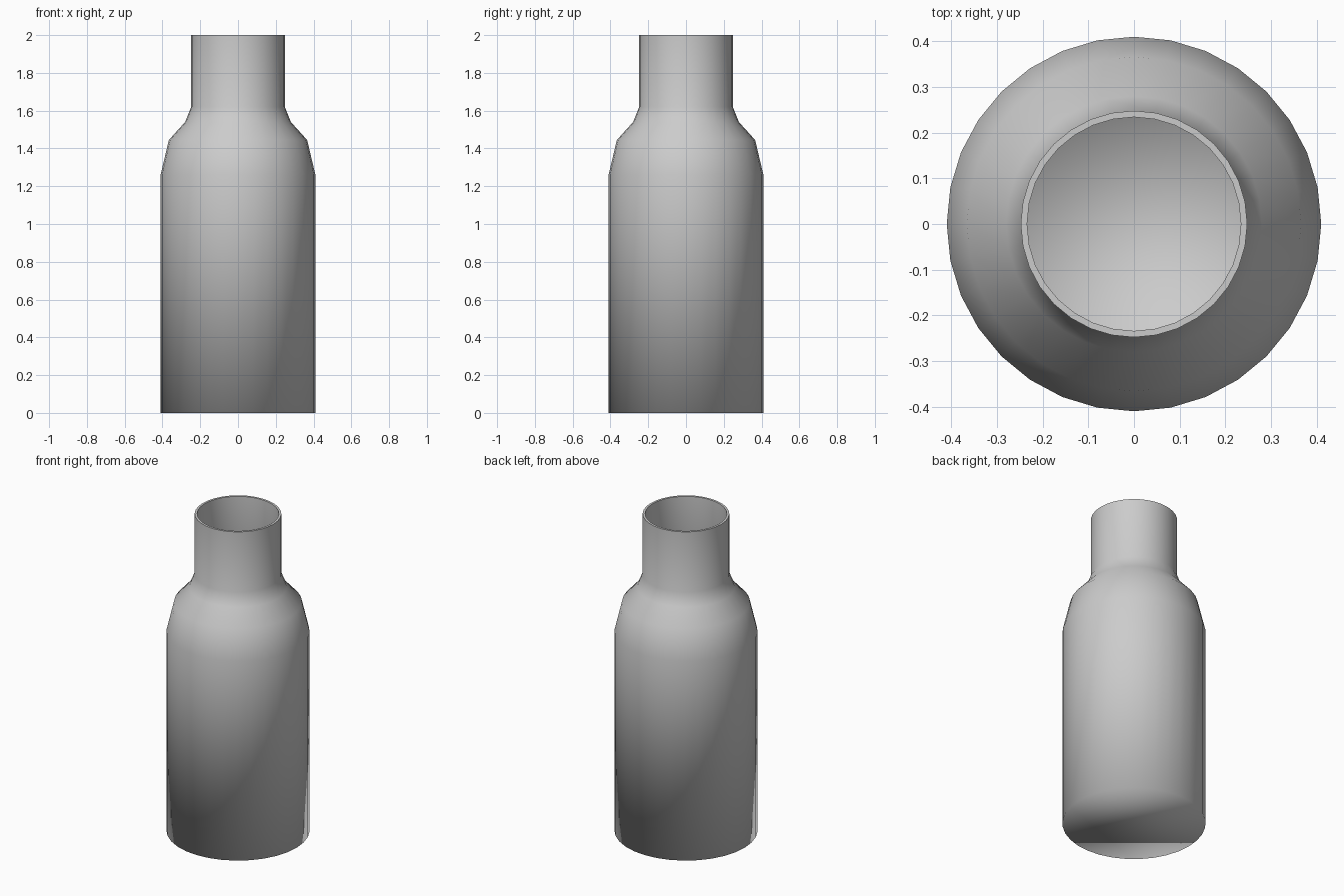
import bpy, bmesh
from math import sin, cos, pi

if "Cube" in bpy.data.objects:
    bpy.data.objects.remove(bpy.data.objects["Cube"])

SIDES = 32
WALL = 0.014

# Outer silhouette of the bottle (radius, height), bottom to rim
outer = [(0.41, 0), (0.41, 1.26), (0.366, 1.445), (0.28, 1.54), (0.248, 1.62), (0.248, 2)]
# Inner wall, rim to floor
inner = [(r - WALL, max(z, WALL)) for r, z in reversed(outer)]


def lathe(name, profile):
    bm = bmesh.new()
    rings = [[bm.verts.new((r * cos(2 * pi * i / SIDES), r * sin(2 * pi * i / SIDES), z))
              for i in range(SIDES)] for r, z in profile]
    for a, b in zip(rings, rings[1:]):
        for i in range(SIDES):
            j = (i + 1) % SIDES
            bm.faces.new((a[i], a[j], b[j], b[i]))
    # Base and inside floor
    bm.faces.new(rings[0][::-1])
    bm.faces.new(rings[-1])
    for f in bm.faces:
        f.smooth = True
    # Crisp mouth rim, everything else blends softly
    for e in bm.edges:
        if all(v.co.z > 1.999 for v in e.verts):
            e.smooth = False
    bmesh.ops.recalc_face_normals(bm, faces=bm.faces[:])
    mesh = bpy.data.meshes.new(name)
    bm.to_mesh(mesh)
    bm.free()
    obj = bpy.data.objects.new(name, mesh)
    bpy.context.collection.objects.link(obj)
    return obj


# Hollow bottle with open neck
lathe("bottle", outer + inner)
